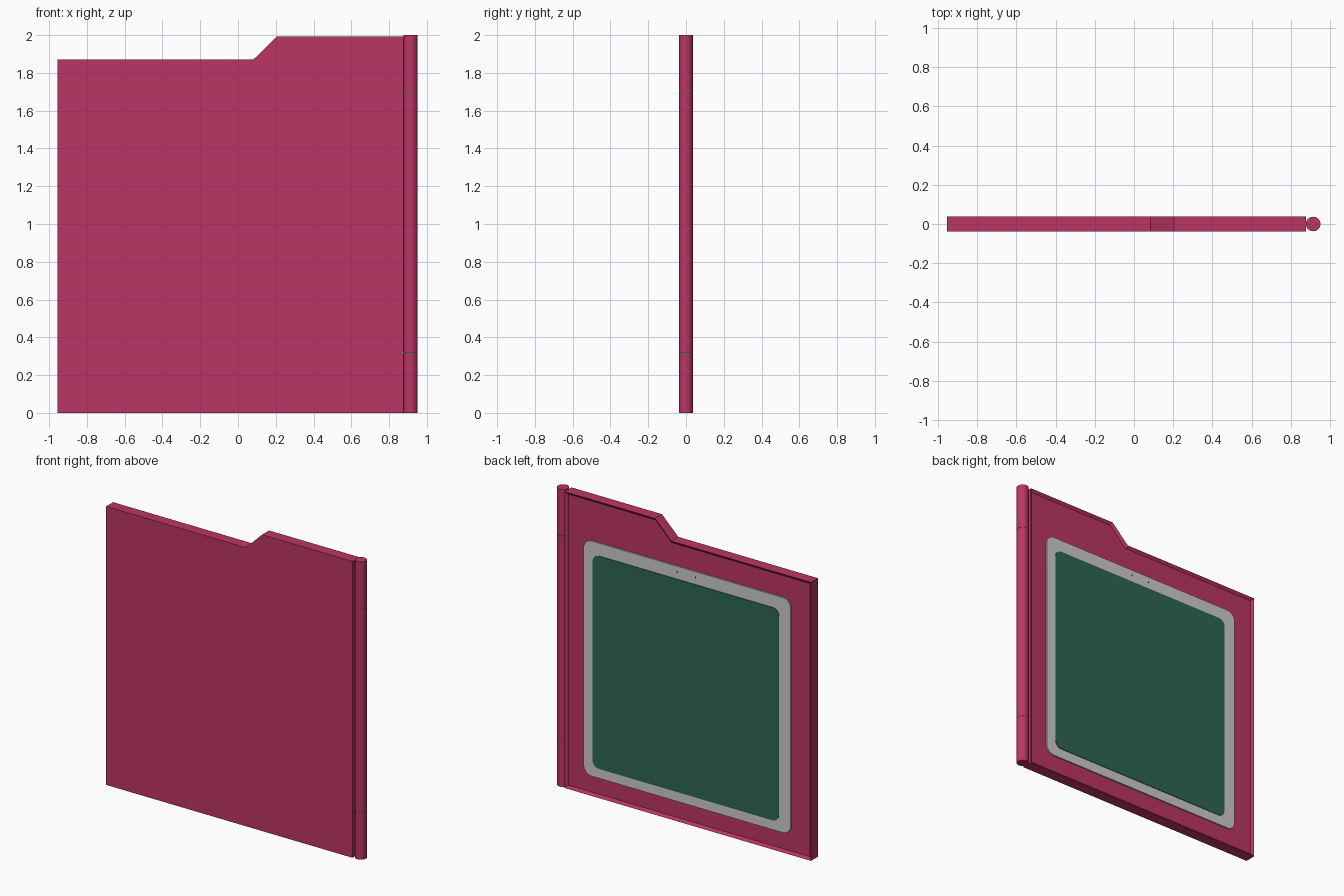
import bpy
import bmesh
from math import cos, sin, pi

if "Cube" in bpy.data.objects:
    bpy.data.objects.remove(bpy.data.objects["Cube"])

HALF = 0.037        # half thickness of the cover
RIM = 0.018         # width of the raised lip on the back
FLOOR = 0.022       # y of the recessed back floor


def material(name, rgb):
    m = bpy.data.materials.new(name)
    m.diffuse_color = (*rgb, 1)
    m.use_nodes = True
    m.node_tree.nodes["Principled BSDF"].inputs["Base Color"].default_value = m.diffuse_color
    return m


crimson = material("crimson", (0.50, 0.035, 0.13))
green = material("dark_green", (0.026, 0.133, 0.08))
black = material("black", (0.01, 0.01, 0.01))


def finish(name, bm, mat=None, smooth=False):
    bmesh.ops.recalc_face_normals(bm, faces=bm.faces)
    me = bpy.data.meshes.new(name)
    bm.to_mesh(me)
    bm.free()
    ob = bpy.data.objects.new(name, me)
    bpy.context.collection.objects.link(ob)
    if mat:
        me.materials.append(mat)
    if smooth:
        bpy.ops.object.select_all(action='DESELECT')
        ob.select_set(True)
        bpy.context.view_layer.objects.active = ob
        bpy.ops.object.shade_smooth_by_angle(angle=pi / 6)
    return ob


def prism(outline, y0, y1):
    """Extrude an (x, z) outline from y0 to y1."""
    bm = bmesh.new()
    base = bm.faces.new([bm.verts.new((x, y0, z)) for x, z in outline])
    ext = bmesh.ops.extrude_face_region(bm, geom=[base])["geom"]
    for v in ext:
        if isinstance(v, bmesh.types.BMVert):
            v.co.y = y1
    bmesh.ops.recalc_face_normals(bm, faces=bm.faces)
    return bm


def rounded_rect(x0, x1, z0, z1, r, steps=8):
    corners = [(x1 - r, z1 - r), (x0 + r, z1 - r), (x0 + r, z0 + r), (x1 - r, z0 + r)]
    return [(cx + r * cos((q + i / steps) * pi / 2), cz + r * sin((q + i / steps) * pi / 2))
            for q, (cx, cz) in enumerate(corners) for i in range(steps + 1)]


def cylinder(name, x, y, z0, z1, r, mat=None):
    bm = prism([(x + r * cos(i * pi / 24), y + r * sin(i * pi / 24)) for i in range(48)], z0, z1)
    for v in bm.verts:
        v.co.y, v.co.z = v.co.z, v.co.y
    return finish(name, bm, mat, True)


# Cover panel with stepped top edge and a recessed back
outline = [(-0.955, 0), (0.877, 0), (0.877, 1.992), (0.205, 1.992), (0.083, 1.872), (-0.955, 1.872)]
bm = prism(outline, -HALF, HALF)
back = [f for f in bm.faces if f.normal.y > 0.9]
bmesh.ops.inset_individual(bm, faces=back, thickness=RIM, use_even_offset=True)
for v in back[0].verts:
    v.co.y = FLOOR
finish("cover_panel", bm, crimson)

# Spine tube in three sections with thin seams
seams = [0, 0.32, 1.69, 2.0]
for n, (a, b) in enumerate(zip(seams, seams[1:])):
    cylinder(f"spine_section_{n + 1}", 0.914, 0,
             a + (0.002 if n else 0), b - (0.002 if n < 2 else 0), 0.037, crimson)
for n, z in enumerate(seams[1:3]):
    cylinder(f"spine_seam_{n + 1}", 0.914, 0, z - 0.002, z + 0.002, 0.036, green)

# Rounded tablet frame and screen on the back
finish("tablet_frame", prism(rounded_rect(-0.80, 0.74, 0.13, 1.71, 0.06), FLOOR - 0.004, 0.031), None, True)
finish("tablet_screen", prism(rounded_rect(-0.715, 0.672, 0.195, 1.625, 0.05), 0.026, 0.035), green, True)

# Two tiny sensor dots above the screen
for n, x in enumerate((0.042, -0.093)):
    dot = [(x + 0.005 * cos(i * pi / 6), 1.672 + 0.005 * sin(i * pi / 6)) for i in range(12)]
    finish(f"sensor_dot_{n + 1}", prism(dot, 0.028, 0.032), black)
